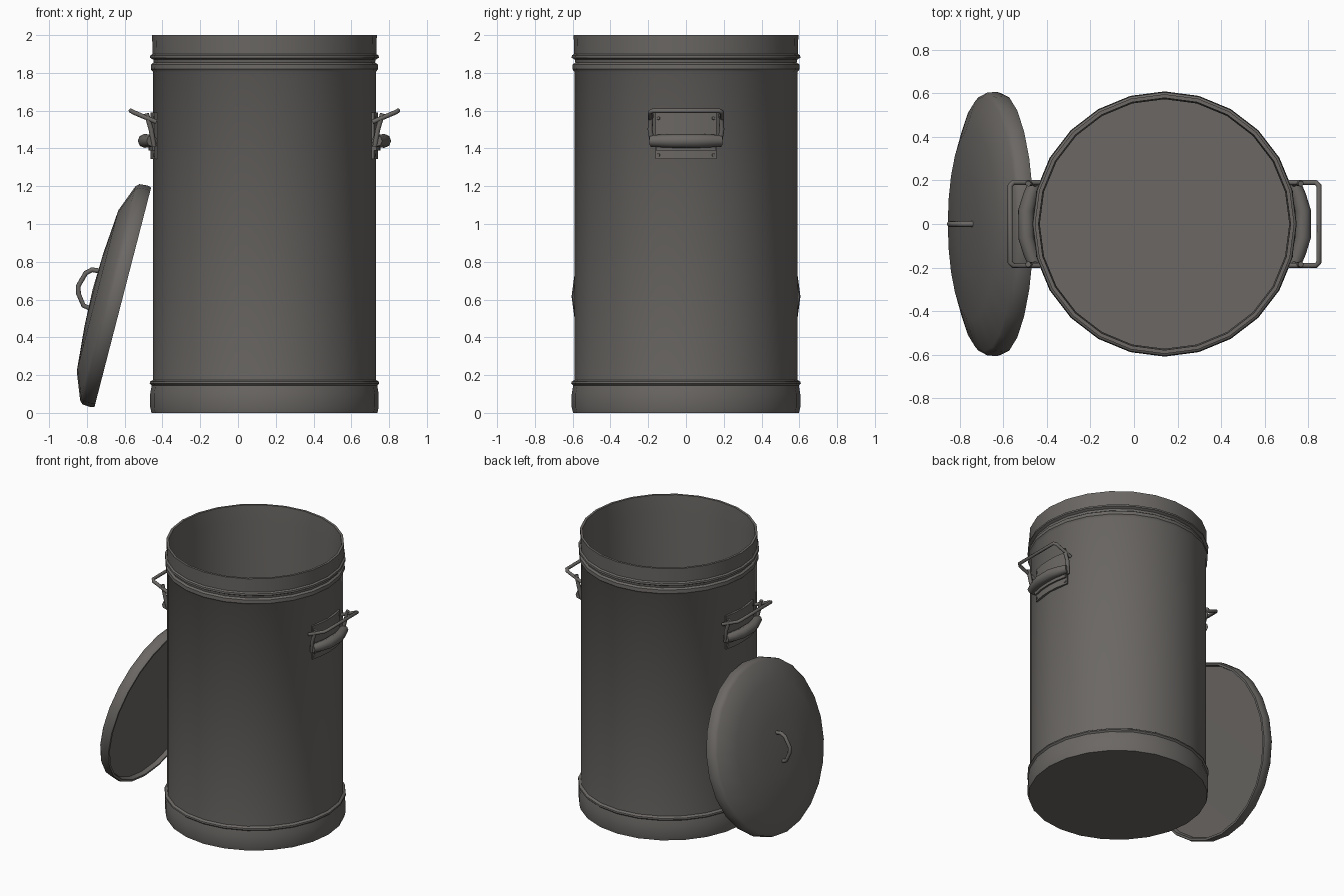
import bpy, bmesh, math
from mathutils import Matrix, Vector

if "Cube" in bpy.data.objects:
    bpy.data.objects.remove(bpy.data.objects["Cube"])

CX = 0.14          # can axis in x
SEG = 24

steel = bpy.data.materials.new("dark_warm_grey_steel")
steel.diffuse_color = (0.145, 0.136, 0.127, 1)
steel.use_nodes = True
steel.node_tree.nodes["Principled BSDF"].inputs["Base Color"].default_value = steel.diffuse_color


def finish(name, bm, matrix=Matrix(), angle=40):
    """Turn a bmesh into a smooth-by-angle object."""
    bm.transform(matrix)
    bmesh.ops.recalc_face_normals(bm, faces=bm.faces)
    me = bpy.data.meshes.new(name)
    bm.to_mesh(me)
    bm.free()
    me.materials.append(steel)
    for p in me.polygons:
        p.use_smooth = True
    me.set_sharp_from_angle(angle=math.radians(angle))
    ob = bpy.data.objects.new(name, me)
    bpy.context.collection.objects.link(ob)
    return ob


def lathe(name, profile, matrix=Matrix(), seg=SEG):
    """Revolve (r, z) points around z; r = 0 gives a pole."""
    bm = bmesh.new()
    rings = []
    for r, z in profile:
        if r == 0:
            rings.append([bm.verts.new((0, 0, z))] * seg)
        else:
            rings.append([bm.verts.new((r * math.cos(2 * math.pi * i / seg),
                                        r * math.sin(2 * math.pi * i / seg), z))
                          for i in range(seg)])
    for a, b in zip(rings, rings[1:]):
        for i in range(seg):
            j = (i + 1) % seg
            vs = list(dict.fromkeys([a[i], a[j], b[j], b[i]]))
            bm.faces.new(vs)
    return finish(name, bm, matrix)


def tube(name, pts, radius, closed=False, matrix=Matrix(), sides=8):
    """Round bar along a path; radius may be one number or one per point."""
    n = len(pts)
    pts = [Vector(p) for p in pts]
    radii = radius if isinstance(radius, (list, tuple)) else [radius] * n
    bm = bmesh.new()
    rings = []
    normal = (pts[1] - pts[0]).orthogonal().normalized()
    for k, p in enumerate(pts):
        prev = pts[k - 1] if (k or closed) else None
        nxt = pts[(k + 1) % n] if (k < n - 1 or closed) else None
        d1 = (p - prev).normalized() if prev is not None else None
        d2 = (nxt - p).normalized() if nxt is not None else None
        t = ((d1 or Vector()) + (d2 or Vector())).normalized()
        normal = (normal - t * normal.dot(t)).normalized()
        side = t.cross(normal)
        rings.append([bm.verts.new(p + radii[k] * (
            normal * math.cos(2 * math.pi * i / sides) +
            side * math.sin(2 * math.pi * i / sides))) for i in range(sides)])
    pairs = list(zip(rings, rings[1:]))
    if closed:
        # match the seam by the nearest vertex
        off = min(range(sides), key=lambda o: (rings[0][o].co - rings[-1][0].co).length)
        pairs.append((rings[-1], rings[0][off:] + rings[0][:off]))
    else:
        bm.faces.new(rings[0])
        bm.faces.new(rings[-1])
    for a, b in pairs:
        for i in range(sides):
            j = (i + 1) % sides
            bm.faces.new((a[i], a[j], b[j], b[i]))
    return finish(name, bm, matrix, 50)


def curved_plate(name, r0, r1, half, z0, z1, matrix, steps=4):
    """Plate wrapped on the can wall, facing +x."""
    bm = bmesh.new()
    cols = []
    for i in range(steps + 1):
        a = half * (2 * i / steps - 1)
        c, s = math.cos(a), math.sin(a)
        cols.append([bm.verts.new((r * c, r * s, z))
                     for r, z in ((r0, z0), (r1, z0), (r1, z1), (r0, z1))])
    for a, b in zip(cols, cols[1:]):
        for i in range(4):
            j = (i + 1) % 4
            bm.faces.new((a[i], a[j], b[j], b[i]))
    bm.faces.new(cols[0])
    bm.faces.new(cols[-1])
    return finish(name, bm, matrix)


# Can: flat bottom, base band, straight wall, two beads, rim, hollow inside
can = Matrix.Translation((CX, 0, 0))
lathe("can_body", [
    (0, 0), (0.598, 0), (0.605, 0.03), (0.605, 0.10), (0.597, 0.145),
    (0.608, 0.155), (0.606, 0.165), (0.590, 0.175),
    (0.590, 1.805), (0.602, 1.82), (0.600, 1.845), (0.586, 1.855),
    (0.588, 1.87), (0.606, 1.88), (0.604, 1.893), (0.592, 1.90),
    (0.595, 2.0), (0.578, 2.0), (0.572, 1.88), (0.572, 0.04), (0, 0.04)], can)

# Side handles, mirrored about the can axis
for side, sx in (("right", 1), ("left", -1)):
    m = can @ Matrix.Diagonal((sx, 1, 1, 1))
    curved_plate(side + "_handle_plate", 0.58, 0.602, 0.27, 1.345, 1.59, m)
    curved_plate(side + "_handle_bracket", 0.59, 0.614, 0.262, 1.39, 1.45, m)
    # bowed grip
    tube(side + "_grip", [(0.595, -0.185, 1.44), (0.615, -0.13, 1.44),
                          (0.634, -0.06, 1.44), (0.634, 0.06, 1.44),
                          (0.615, 0.13, 1.44), (0.595, 0.185, 1.44)],
         [0.03, 0.034, 0.037, 0.037, 0.034, 0.03], matrix=m)
    # square wire bail sticking out and up
    tube(side + "_bail", [(0.572, -0.19, 1.54), (0.695, -0.19, 1.592),
                          (0.708, -0.175, 1.60), (0.708, 0.175, 1.60),
                          (0.695, 0.19, 1.592), (0.572, 0.19, 1.54)],
         0.012, matrix=m)
    for tag, sy in (("front", -1), ("back", 1)):
        # strut joining grip and bail
        tube(f"{side}_{tag}_strut", [(0.585, sy * 0.175, 1.41), (0.60, sy * 0.19, 1.50),
                                     (0.625, sy * 0.185, 1.585)], 0.013, matrix=m)
        # rivets
        for z in (1.365, 1.56):
            a = sy * 0.245
            rot = m @ Matrix.Rotation(a, 4, 'Z') @ Matrix.Translation((0.60, 0, z)) \
                @ Matrix.Rotation(math.pi / 2, 4, 'Y')
            lathe(f"{side}_{tag}_rivet", [(0.010, 0), (0.008, 0.006), (0, 0.008)], rot, 6)

# Lid leaning on the left of the can; local z points out of its dome
u = Vector((0.25, 0, 0.968)).normalized()
n = Vector((-u.z, 0, u.x))
lid = Matrix(((u.x, 0, n.x, -0.61), (0, 1, 0, 0), (u.z, 0, n.z, 0.612), (0, 0, 0, 1)))
lathe("lid", [
    (0, 0.04), (0.578, 0.03), (0.585, 0), (0.600, 0), (0.606, 0.02), (0.602, 0.065),
    (0.585, 0.082), (0.44, 0.138), (0.20, 0.158), (0, 0.165)], lid)

# Bent bar handle on the lid
tube("lid_handle", [(0.105, 0, 0.15), (0.10, 0, 0.195), (0.075, 0, 0.222),
                    (0.0, 0, 0.243), (-0.04, 0, 0.232), (-0.095, 0, 0.19),
                    (-0.10, 0, 0.15)], 0.013, matrix=lid)
